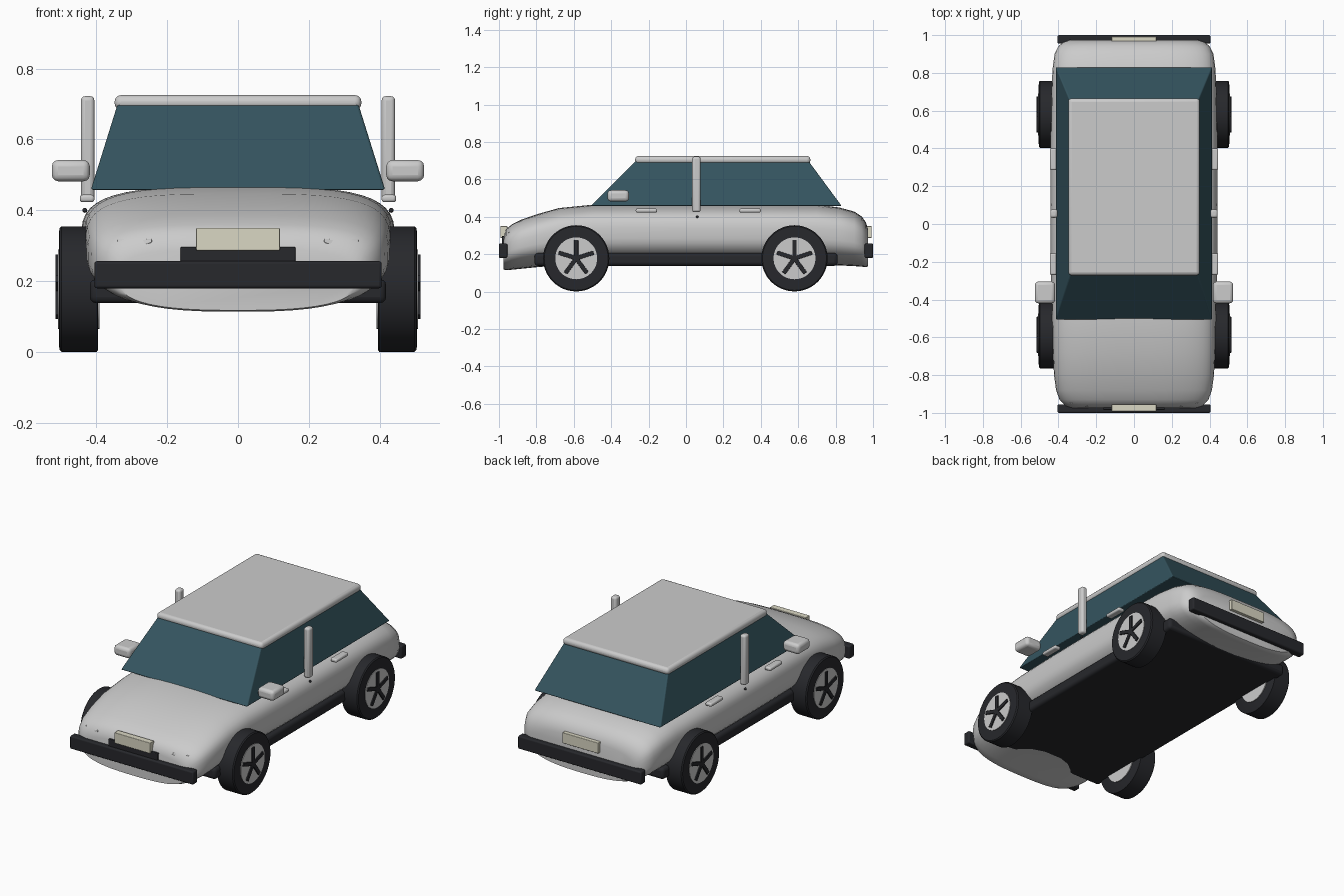
import bpy, bmesh, math
from mathutils import Vector, Matrix

if "Cube" in bpy.data.objects:
    bpy.data.objects.remove(bpy.data.objects["Cube"])


def material(name, rgb):
    m = bpy.data.materials.new(name)
    m.diffuse_color = (*rgb, 1)
    m.use_nodes = True
    m.node_tree.nodes["Principled BSDF"].inputs["Base Color"].default_value = m.diffuse_color
    return m


BLACK = material("black_trim", (0.02, 0.021, 0.025))
GLASS = material("dark_glass", (0.035, 0.09, 0.115))
WHITE = material("lamp_white", (0.9, 0.9, 0.9))
CREAM = material("plate_cream", (0.7, 0.68, 0.55))


def finish(bm, name, mat=None, bevel=0.0, angle=35, segments=3):
    bmesh.ops.recalc_face_normals(bm, faces=bm.faces)
    me = bpy.data.meshes.new(name)
    bm.to_mesh(me)
    bm.free()
    ob = bpy.data.objects.new(name, me)
    bpy.context.collection.objects.link(ob)
    if mat:
        me.materials.append(mat)
    if bevel:
        b = ob.modifiers.new("bevel", "BEVEL")
        b.width, b.segments = bevel, segments
    bpy.ops.object.select_all(action="DESELECT")
    ob.select_set(True)
    bpy.context.view_layer.objects.active = ob
    bpy.ops.object.shade_smooth_by_angle(angle=math.radians(angle))
    return ob


def loft(rings, name, mat=None, bevel=0.0, angle=35):
    bm = bmesh.new()
    vs = [[bm.verts.new(p) for p in r] for r in rings]
    n = len(vs[0])
    for a, b in zip(vs, vs[1:]):
        for i in range(n):
            bm.faces.new((a[i], a[(i + 1) % n], b[(i + 1) % n], b[i]))
    bm.faces.new(vs[0])
    bm.faces.new(vs[-1])
    return finish(bm, name, mat, bevel, angle)


def box(name, x, y, z, mat=None, bevel=0.0):
    bm = bmesh.new()
    bmesh.ops.create_cube(bm, size=1)
    for v in bm.verts:
        v.co = [(a + b) / 2 + c * (b - a) for c, (a, b) in zip(v.co, (x, y, z))]
    return finish(bm, name, mat, bevel)


def mirrored_x(side, a, b):
    return tuple(sorted((side * a, side * b)))


def lathe_x(name, centre, profile, side, mat=None, n=48):
    # spin (x, radius) profile points around the axle
    rings = [[(side * x, centre[0] + r * math.sin(2 * math.pi * i / n),
               centre[1] + r * math.cos(2 * math.pi * i / n)) for i in range(n)]
             for x, r in profile]
    return loft(rings, name, mat)


# body shell: y, half width, bottom, top
stations = [
    (-0.975, 0.335, 0.118, 0.29), (-0.962, 0.365, 0.114, 0.335),
    (-0.93, 0.395, 0.117, 0.36), (-0.88, 0.413, 0.122, 0.385),
    (-0.80, 0.424, 0.13, 0.413), (-0.68, 0.43, 0.14, 0.447),
    (-0.50, 0.434, 0.145, 0.465), (-0.20, 0.441, 0.145, 0.467),
    (0.10, 0.443, 0.145, 0.467), (0.45, 0.442, 0.145, 0.466),
    (0.70, 0.437, 0.143, 0.465), (0.82, 0.432, 0.14, 0.45),
    (0.90, 0.421, 0.136, 0.428), (0.94, 0.402, 0.133, 0.402),
    (0.962, 0.375, 0.131, 0.37), (0.974, 0.34, 0.135, 0.335)]


def section(y, w, lo, hi, n=48):
    ring = []
    for i in range(n):
        t = 2 * math.pi * (i + 0.5) / n
        c, s = math.cos(t), math.sin(t)
        e = 3.5 if s > 0 else 2.7
        x = w * math.copysign(abs(c) ** (2 / e), c)
        z = (lo + hi) / 2 + (hi - lo) / 2 * math.copysign(abs(s) ** (2 / e), s)
        ring.append((x, y, z))
    return ring


loft([section(*s) for s in stations], "body_shell", angle=40)

# underbody with sills
box("underbody", (-0.418, 0.418), (-0.81, 0.81), (0.138, 0.206), BLACK, 0.018)


# glasshouse and roof
def rect(x, y0, y1, z):
    return [(-x, y0, z), (x, y0, z), (x, y1, z), (-x, y1, z)]


loft([rect(0.415, -0.508, 0.832, 0.458), rect(0.34, -0.27, 0.655, 0.698)],
     "glasshouse", GLASS, 0.006)
box("roof", (-0.348, 0.348), (-0.272, 0.665), (0.683, 0.725), None, 0.018)

# bumpers, plates and grille
for name, s in (("front", -1), ("rear", 1)):
    def span(a, b): return tuple(sorted((s * a, s * b)))
    box(name + "_bumper", (-0.405, 0.405), span(0.955, 1.0), (0.18, 0.257), BLACK, 0.008)
    box(name + "_plate", (-0.118, 0.118), span(0.955, 0.992), (0.287, 0.35), CREAM, 0.003)
box("grille", (-0.162, 0.162), (-0.985, -0.94), (0.25, 0.297), BLACK, 0.004)

lamp = [(0.34, 0.318), (0.336, 0.272), (0.29, 0.264), (0.277, 0.299),
        (0.243, 0.309), (0.243, 0.319)]

for side, tag in ((-1, "left"), (1, "right")):
    # headlights wrap round the nose corners
    def lamp_ring(dy):
        return [(side * x, -0.979 + (x - 0.243) * 0.2 + (z - 0.265) * 0.2 + dy, z)
                for x, z in lamp]
    loft([lamp_ring(0), lamp_ring(0.045)], tag + "_headlight", WHITE, 0.003)

    # centre pillars, mirrors, handles and locks
    box(tag + "_pillar", mirrored_x(side, 0.405, 0.443), (0.033, 0.078), (0.425, 0.722), None, 0.012)
    box(tag + "_mirror", mirrored_x(side, 0.418, 0.525), (-0.42, -0.305), (0.482, 0.542), None, 0.018)
    for k, y in (("front", -0.212), ("rear", 0.343)):
        box(f"{tag}_{k}_handle", mirrored_x(side, 0.405, 0.446), (y - 0.057, y + 0.057),
            (0.423, 0.444), None, 0.008)
    bm = bmesh.new()
    bmesh.ops.create_uvsphere(bm, u_segments=12, v_segments=8, radius=0.007,
                              matrix=Matrix.Translation((side * 0.432, 0.06, 0.4)))
    finish(bm, tag + "_lock", BLACK)

    # wheels
    for k, y in (("front", -0.587), ("rear", 0.58)):
        c, name = (y, 0.178), f"{tag}_{k}"
        lathe_x(name + "_tyre", c, [(0.395, 0.172), (0.398, 0.177), (0.498, 0.177),
                                    (0.504, 0.171), (0.505, 0.12)], side, BLACK)
        lathe_x(name + "_rim", c, [(0.39, 0.112), (0.508, 0.112)], side)
        bm = bmesh.new()
        for i in range(5):
            spoke = bmesh.ops.create_cube(bm, size=1)["verts"]
            rot = Matrix.Rotation(2 * math.pi * i / 5, 4, "X")
            for v in spoke:
                p = rot @ Vector((v.co.x * 0.02, v.co.y * 0.022, 0.05 + v.co.z * 0.096))
                v.co = p + Vector((side * 0.505, c[0], c[1]))
        finish(bm, name + "_spokes", BLACK, 0.002)
        lathe_x(name + "_hub", c, [(0.49, 0.02), (0.515, 0.018)], side, BLACK, 16)
